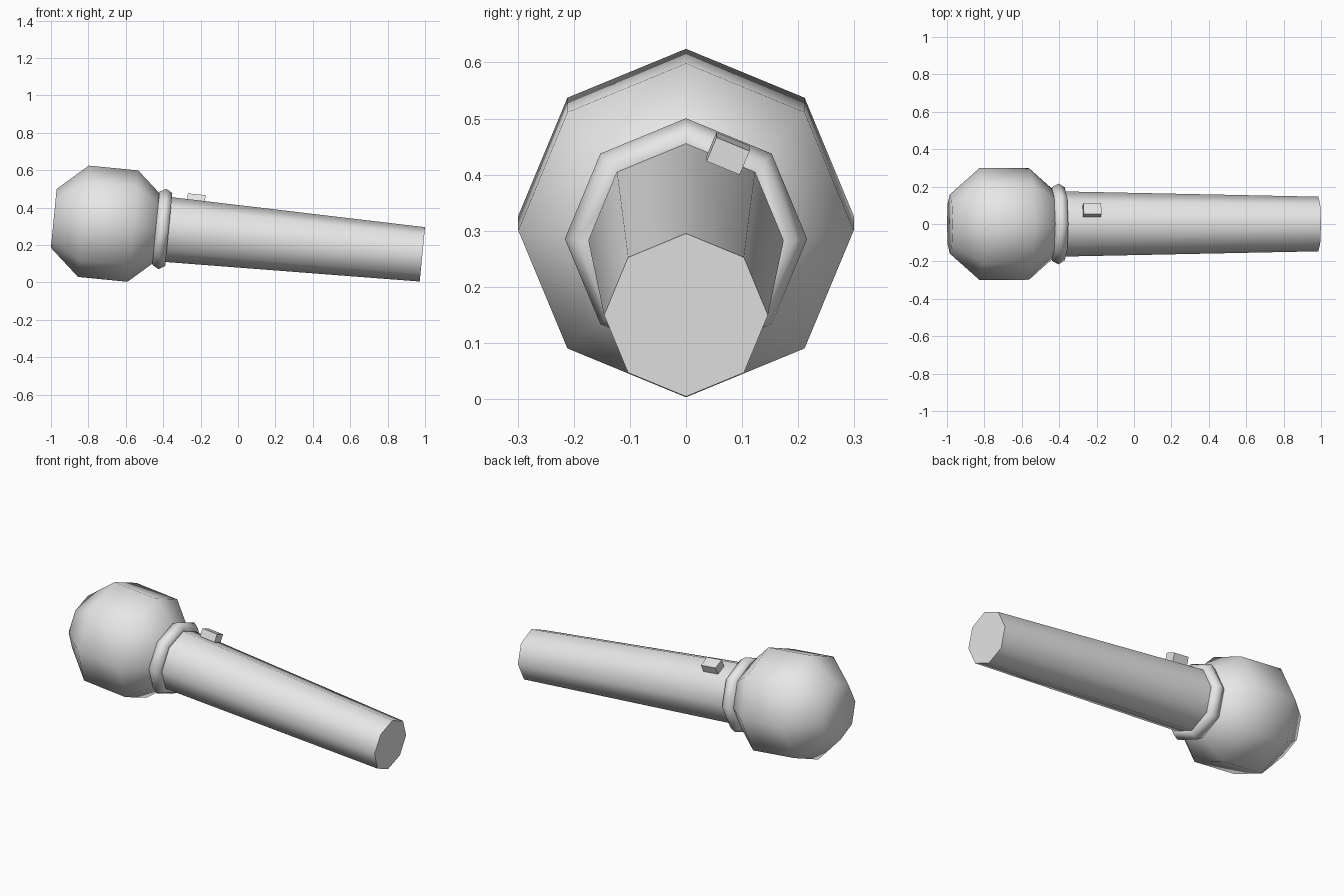
import bpy
import bmesh
from math import sin, cos, pi, radians
from mathutils import Matrix, Vector

cube = bpy.data.objects.get("Cube")
if cube:
    bpy.data.objects.remove(cube, do_unlink=True)

SIDES = 8
# Shared frame: local x runs along the microphone, starting at the head's tip
FRAME = Matrix.Translation((-0.985, 0, 0.342)) @ Matrix.Rotation(radians(5.57), 4, 'Y')

grey = bpy.data.materials.new("light_grey")
grey.use_nodes = True
grey.diffuse_color = (0.8, 0.8, 0.8, 1)
grey.node_tree.nodes["Principled BSDF"].inputs["Base Color"].default_value = (0.8, 0.8, 0.8, 1)


def finish(name, bm, smooth_angle=None):
    """Turn a bmesh into a tilted, coloured object."""
    bmesh.ops.recalc_face_normals(bm, faces=bm.faces)
    bm.transform(FRAME)
    mesh = bpy.data.meshes.new(name)
    bm.to_mesh(mesh)
    bm.free()
    mesh.materials.append(grey)
    obj = bpy.data.objects.new(name, mesh)
    bpy.context.collection.objects.link(obj)
    if smooth_angle:
        bpy.ops.object.select_all(action='DESELECT')
        obj.select_set(True)
        bpy.context.view_layer.objects.active = obj
        bpy.ops.object.shade_smooth_by_angle(angle=radians(smooth_angle))
    return obj


def lathe(name, profile, smooth_angle, ring_shaped=False):
    """Spin (distance, radius) points about local x; cap the ends unless ring shaped."""
    bm = bmesh.new()
    rings = []
    for x, r in profile:
        angles = [2 * pi * k / SIDES for k in range(SIDES)]
        rings.append([bm.verts.new((x, r * sin(a), r * cos(a))) for a in angles])
    pairs = list(zip(rings, rings[1:]))
    if ring_shaped:
        pairs.append((rings[-1], rings[0]))
    else:
        bm.faces.new(rings[0])
        bm.faces.new(rings[-1])
    for a, b in pairs:
        for k in range(SIDES):
            n = (k + 1) % SIDES
            bm.faces.new((a[k], a[n], b[n], b[k]))
    return finish(name, bm, smooth_angle)


# Rounded head, smooth all over
lathe("microphone_head", [(0, 0.158), (0.159, 0.299), (0.425, 0.299), (0.584, 0.158)], 80)

# Collar: a ring with a six-sided section
collar = [(0.583 + 0.04 * sin(i * pi / 3), 0.176 + 0.04 * cos(i * pi / 3)) for i in range(6)]
lathe("collar", collar, 80, ring_shaped=True)

# Tapered handle with a flat end
lathe("handle", [(0.57, 0.175), (1.98, 0.146)], 50)

# Switch block lying on one facet of the handle
bm = bmesh.new()
bmesh.ops.create_cube(bm, size=1)
place = Matrix.Translation(Vector((0.748, 0.075, 0.169))) @ Matrix.Rotation(-pi / SIDES, 4, 'X')
bm.transform(place @ Matrix.Diagonal((0.095, 0.064, 0.046, 1)))
finish("switch", bm)
